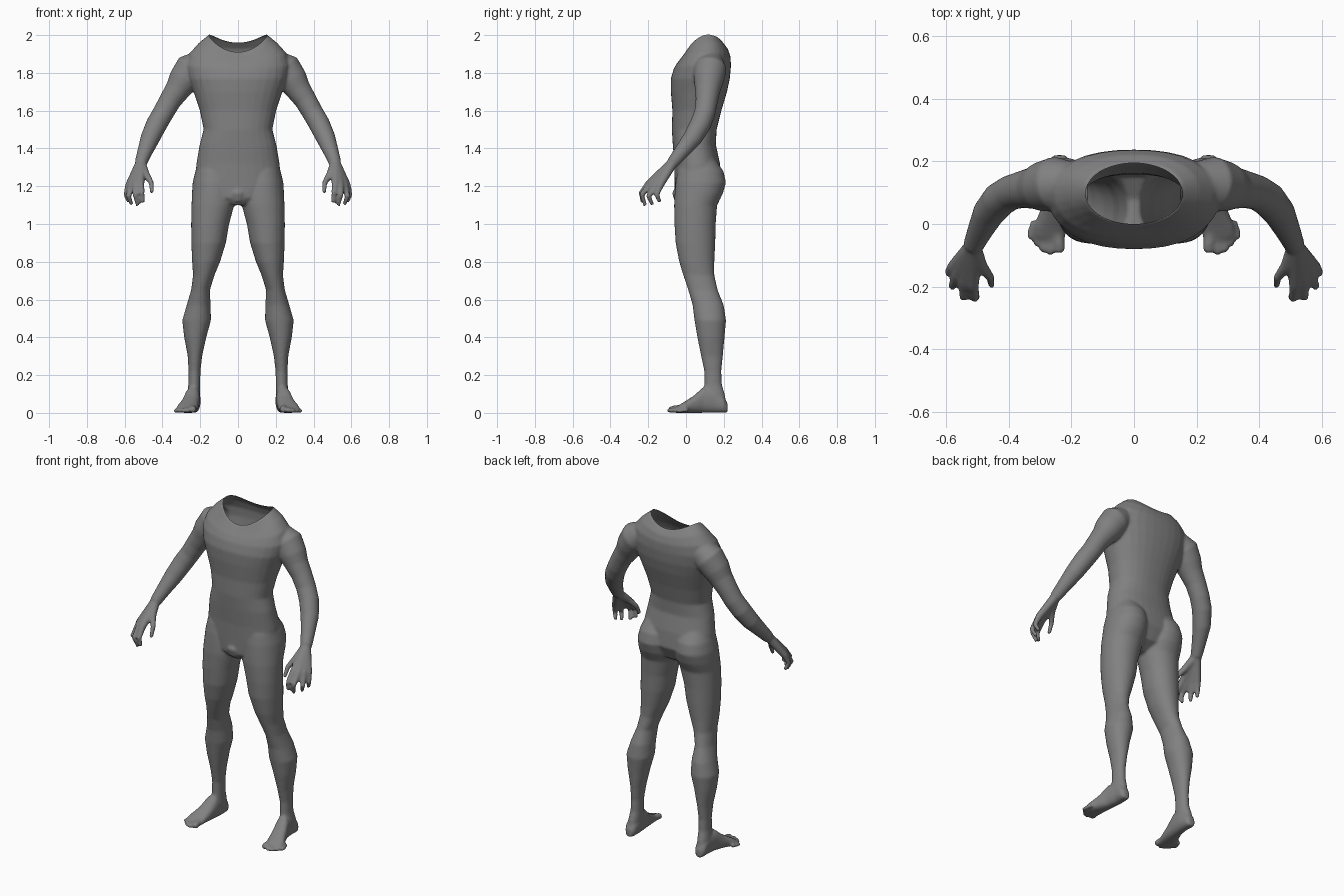
import bpy, bmesh
from math import cos, sin, pi, hypot
from mathutils import Vector

cube = bpy.data.objects.get("Cube")
if cube:
    bpy.data.objects.remove(cube)

SEG = 32
bm = bmesh.new()


def loft(rings):
    """Skin closed rings and cap both ends."""
    loops = [[bm.verts.new(p) for p in ring] for ring in rings]
    for a, b in zip(loops, loops[1:]):
        for i in range(SEG):
            j = (i + 1) % SEG
            bm.faces.new((a[i], a[j], b[j], b[i]))
    for loop in (loops[0], loops[-1]):
        centre = bm.verts.new(sum((v.co for v in loop), Vector()) / SEG)
        for i in range(SEG):
            bm.faces.new((loop[i], loop[(i + 1) % SEG], centre))


def oval(power=2.0):
    """Unit superellipse points."""
    for i in range(SEG):
        c, s = cos(2 * pi * i / SEG), sin(2 * pi * i / SEG)
        k = (abs(c) ** power + abs(s) ** power) ** (-1 / power)
        yield c * k, s * k


def level_ring(z, x0, x1, y0, y1, tilt=0, lift=0, power=2.3):
    """Horizontal ring; tilt raises the back, lift raises both sides."""
    return [Vector(((x0 + x1) / 2 + c * (x1 - x0) / 2,
                    (y0 + y1) / 2 + s * (y1 - y0) / 2,
                    z + tilt * s + lift * c * c)) for c, s in oval(power)]


def tube(rows, side):
    """Round limb through (x, y, z, radius) rows."""
    pts = [Vector((side * r[0], r[1], r[2])) for r in rows]
    rings = []
    for i, p in enumerate(pts):
        t = (pts[min(i + 1, len(pts) - 1)] - pts[max(i - 1, 0)]).normalized()
        u = t.cross(Vector((1, 0, 0))).normalized()
        v = t.cross(u)
        rings.append([p + (u * c + v * s) * rows[i][3] for c, s in oval()])
    loft(rings)


# Torso: height, half width, front, back, tilt, lift
torso = [
    (1.10, .04, -.04, .08), (1.14, .15, -.06, .15), (1.22, .23, -.06, .19),
    (1.32, .22, -.062, .18), (1.42, .203, -.07, .158), (1.5, .182, -.075, .162),
    (1.6, .202, -.072, .187), (1.7, .235, -.08, .217), (1.77, .262, -.08, .232),
    (1.83, .275, -.064, .238, .005, .01), (1.87, .255, -.045, .236, .015, .035),
    (1.905, .21, -.022, .222, .022, .05), (1.935, .155, 0, .195, .025, .065),
]
loft([level_ring(z, -w, w, f, b, *tail) for z, w, f, b, *tail in torso])
tube([(0, -.02, 1.19, .03), (0, -.035, 1.16, .04), (0, -.03, 1.12, .03)], 1)

# Leg: height, inner, outer, front, back
leg = [
    (.05, .205, .272, .09, .215), (.1, .2, .27, .09, .205), (.15, .2, .263, .097, .19),
    (.22, .199, .262, .097, .187), (.3, .19, .266, .08, .195), (.4, .168, .285, .06, .204),
    (.49, .143, .295, .045, .212), (.57, .145, .272, .035, .2), (.65, .149, .248, .012, .168),
    (.73, .124, .238, -.015, .15), (.8, .095, .243, -.036, .15), (.9, .064, .247, -.055, .155),
    (1.0, .047, .248, -.061, .157), (1.1, .02, .246, -.063, .165), (1.16, .012, .244, -.06, .195),
    (1.22, .012, .24, -.055, .212), (1.28, .02, .226, -.045, .198), (1.35, .04, .2, -.02, .15),
]
# Foot slices from heel to ball: depth, centre, half width, top
foot = [
    (.22, .238, .02, .05), (.2, .238, .034, .085), (.15, .236, .038, .13),
    (.09, .242, .041, .135), (.04, .254, .047, .09), (-.01, .268, .054, .058),
    (-.04, .272, .053, .04), (-.058, .266, .04, .028),
]
# Toe tips: across, depth, radius
toes = [(.238, -.09, .019), (.268, -.097, .014), (.291, -.088, .013),
        (.312, -.07, .012), (.331, -.048, .011)]
# Arm from shoulder to wrist
arm = [
    (.2, .13, 1.85, .07), (.25, .128, 1.82, .087), (.29, .12, 1.76, .08),
    (.32, .115, 1.71, .067), (.358, .11, 1.655, .059), (.395, .1, 1.59, .056),
    (.43, .078, 1.53, .056), (.465, .035, 1.455, .051), (.494, -.025, 1.38, .04),
    (.514, -.07, 1.325, .033),
]
wrist = (.515, -.07, 1.325, .027)
# Each finger: knuckle, middle joint, tip
fingers = [
    [(.515, -.195, 1.215), (.509, -.237, 1.165), (.503, -.23, 1.112)],
    [(.541, -.185, 1.21), (.545, -.235, 1.155), (.53, -.215, 1.098)],
    [(.564, -.163, 1.205), (.58, -.198, 1.145), (.562, -.178, 1.102)],
    [(.578, -.137, 1.205), (.592, -.155, 1.155), (.578, -.138, 1.115)],
    [(.488, -.135, 1.265), (.46, -.17, 1.22), (.455, -.198, 1.165)],
]

for side in (1, -1):
    loft([level_ring(z, side * a, side * b, f, k, power=2.1) for z, a, b, f, k in leg])
    loft([[Vector((side * (cx + w * c), y, top / 2 * (1 + s))) for c, s in oval(2.4)]
          for y, cx, w, top in foot])
    for x, y, r in toes:
        root = (.27 + (x - .27) * .8, y + .06, r + .006, r)
        tube([root, (x, y + .02, r, r), (x, y + .005, r * .95, r * .9),
              (x, y - .003, r * .9, r * .5)], side)
    tube(arm, side)
    for joints in fingers:
        tube([wrist] + [(*p, r) for p, r in zip(joints, (.02, .0145, .011))], side)

bmesh.ops.recalc_face_normals(bm, faces=bm.faces)
mesh = bpy.data.meshes.new("body")
bm.to_mesh(mesh)
bm.free()
body = bpy.data.objects.new("body", mesh)
bpy.context.collection.objects.link(body)

# Fuse the parts into one soft skin
remesh = body.modifiers.new("fuse", 'REMESH')
remesh.mode = 'VOXEL'
remesh.voxel_size = .0075
smooth = body.modifiers.new("soften", 'SMOOTH')
smooth.factor = .5
smooth.iterations = 6
deps = bpy.context.evaluated_depsgraph_get()
skin = bpy.data.meshes.new_from_object(body.evaluated_get(deps))
body.modifiers.clear()
body.data = skin

# Open the neck and tidy its rim onto the collar curve
NX, NY, CY = .155, .0975, .0975
bm = bmesh.new()
bm.from_mesh(skin)


def inside_neck(p):
    return p.z > 1.84 and hypot(p.x / NX, (p.y - CY) / NY) < .97


bmesh.ops.delete(bm, geom=[f for f in bm.faces if inside_neck(f.calc_center_median())],
                 context='FACES')
for v in bm.verts:
    if v.is_boundary:
        c, s = v.co.x / NX, (v.co.y - CY) / NY
        n = hypot(c, s)
        c, s = c / n, s / n
        v.co = (NX * c, CY + NY * s, 1.935 + .025 * s + .065 * c * c)
    v.co.z = max(v.co.z, 0)
bm.to_mesh(skin)
bm.free()

# Plain grey skin
grey = bpy.data.materials.new("mid_grey")
grey.use_nodes = True
colour = (.22, .22, .22, 1)
grey.diffuse_color = colour
grey.node_tree.nodes["Principled BSDF"].inputs["Base Color"].default_value = colour
skin.materials.clear()
skin.materials.append(grey)
for poly in skin.polygons:
    poly.material_index = 0
    poly.use_smooth = True
